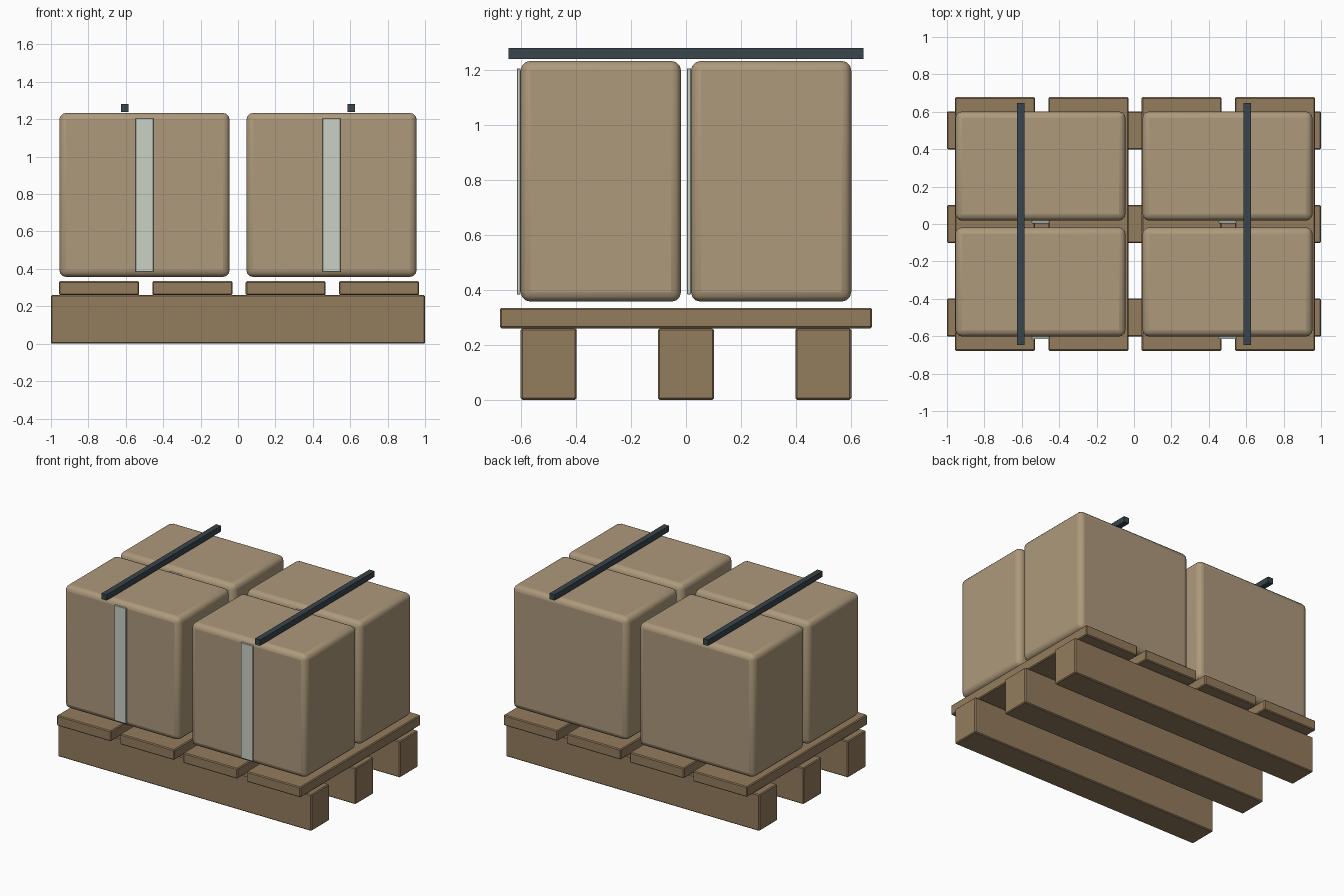
import bpy

if "Cube" in bpy.data.objects:
    bpy.data.objects.remove(bpy.data.objects["Cube"])


def material(name, rgb):
    m = bpy.data.materials.new(name)
    m.diffuse_color = (*rgb, 1)
    m.use_nodes = True
    m.node_tree.nodes["Principled BSDF"].inputs["Base Color"].default_value = m.diffuse_color
    return m


WOOD = material("wood", (0.29, 0.20, 0.11))
CARD = material("cardboard", (0.42, 0.32, 0.20))
TAPE = material("tape", (0.60, 0.64, 0.56))
STRAP = material("strap", (0.04, 0.06, 0.07))


def block(name, lo, hi, mat, bevel=0.0, segments=1):
    """Bevelled box between two corners."""
    bpy.ops.mesh.primitive_cube_add(
        size=1, location=[(a + b) / 2 for a, b in zip(lo, hi)])
    ob = bpy.context.object
    ob.name = name
    ob.scale = [b - a for a, b in zip(lo, hi)]
    bpy.ops.object.transform_apply(location=False, rotation=False, scale=True)
    ob.data.materials.append(mat)
    if bevel:
        mod = ob.modifiers.new("bevel", 'BEVEL')
        mod.width = bevel
        mod.segments = segments
    if segments > 1:
        bpy.ops.object.shade_smooth_by_angle()
    return ob


# Pallet runners
for i, y in enumerate((-0.5, 0, 0.5)):
    block(f"pallet_runner_{i + 1}", (-1, y - 0.102, 0), (1, y + 0.102, 0.26), WOOD, 0.006)

# Pallet deck boards
for i in range(4):
    x = -0.743 + i * 0.499
    block(f"deck_board_{i + 1}", (x - 0.214, -0.678, 0.26), (x + 0.214, 0.678, 0.334), WOOD, 0.006)

# Cartons, each with a tape strip on its front face
for row, y in (("front", -0.31), ("back", 0.31)):
    for side, x in (("left", -0.5), ("right", 0.5)):
        block(f"carton_{row}_{side}", (x - 0.455, y - 0.292, 0.357),
              (x + 0.455, y + 0.292, 1.234), CARD, 0.036, 3)
        block(f"tape_{row}_{side}", (x - 0.047, y - 0.306, 0.383),
              (x + 0.047, y - 0.292, 1.207), TAPE, 0.002)

# Straps across the top
for side, x in (("left", -0.605), ("right", 0.605)):
    block(f"strap_{side}", (x - 0.02, -0.646, 1.24), (x + 0.02, 0.646, 1.281), STRAP)
